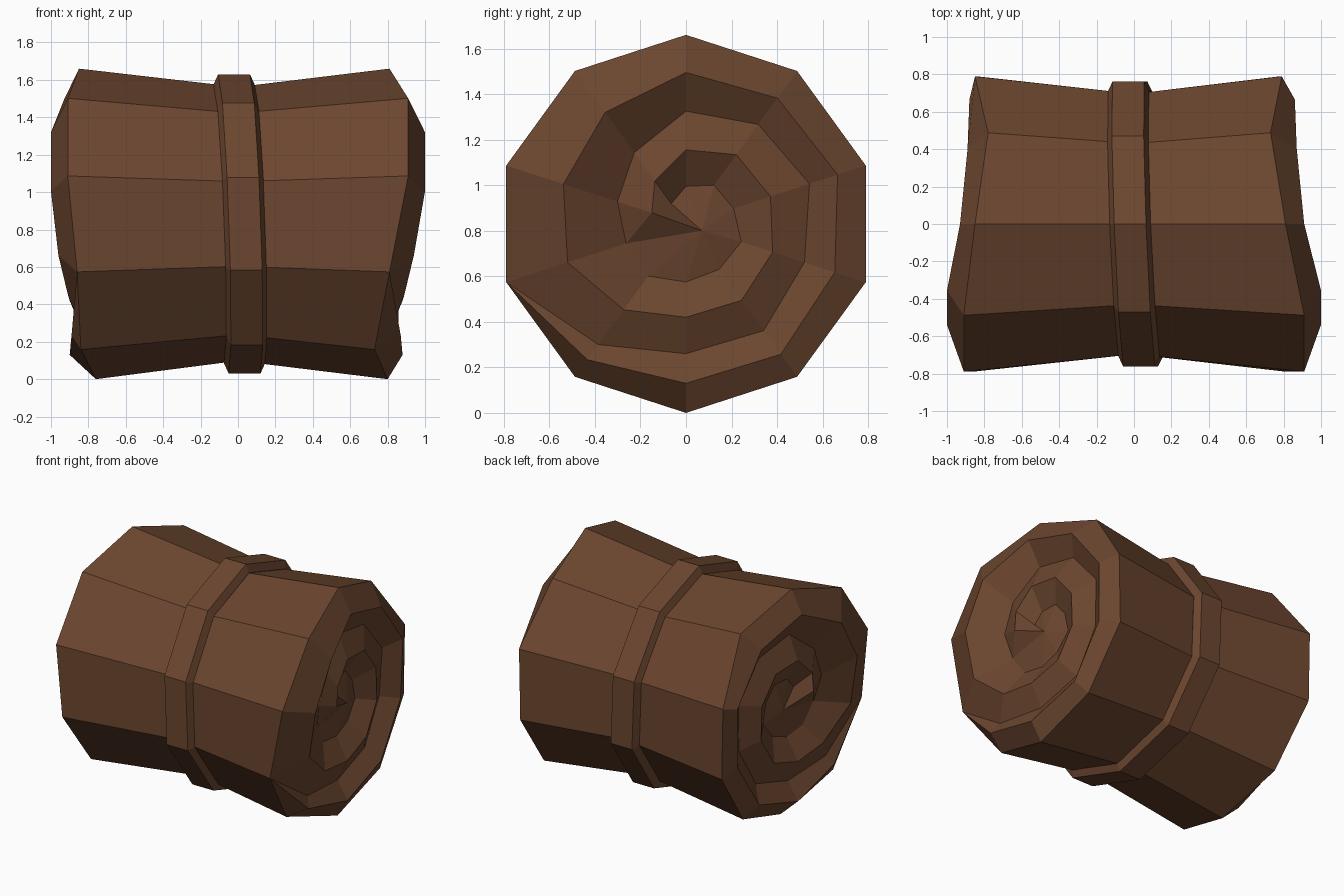
import bpy, bmesh, math

if "Cube" in bpy.data.objects:
    bpy.data.objects.remove(bpy.data.objects["Cube"])

N = 10            # sides of the roll
ZC = 0.83         # height of the roll axis
R = 0.83          # rim radius

brown = bpy.data.materials.new("leather brown")
brown.diffuse_color = (0.15, 0.062, 0.029, 1)
brown.use_nodes = True
brown.node_tree.nodes["Principled BSDF"].inputs["Base Color"].default_value = brown.diffuse_color


def ring_point(k, r, x):
    """Point at step k round the x axis; step 0 is low on the front side."""
    a = math.radians(198 + 36 * k)
    return (x, r * math.cos(a), ZC + r * math.sin(a))


def finish(name, bm):
    bmesh.ops.recalc_face_normals(bm, faces=bm.faces)
    mesh = bpy.data.meshes.new(name)
    bm.to_mesh(mesh)
    bm.free()
    mesh.materials.append(brown)
    obj = bpy.data.objects.new(name, mesh)
    bpy.context.collection.objects.link(obj)
    return obj


# Uneven rim distance from the middle, for each end
rim_x = {1: [.81, .73, .80, .80, .78, .79, .73, .81, .91, .91],
         -1: [.86, .84, .76, .80, .84, .85, .78, .85, .91, .91]}

# Spiral ridge and groove from the rim inwards: radius per step, then depth
ridge_r = [R, .737, .70, .708, .687, .70, .683, .665, .605, .566,
           .547, .466, .41, .415, .40, .39, .376, .325, .233, .158]
ridge_x = [0, .87, .88, .86, .85, .86, .87, .91, 1.0, 1.0,
           .94, .89, .88, .86, .85, .85, .86, .88, .90, .90]
groove_r = [R, .655, .57, .58, .547, .57, .54, .495, .387, .316,
            .277, .283, .255, .247, .255, .22, .21, .165, .11]
groove_x = [0, .83, .80, .78, .77, .78, .79, .81, .85, .86,
            .82, .80, .79, .78, .77, .77, .78, .79, .80]

# Rolled body
bm = bmesh.new()
waist = [bm.verts.new(ring_point(k, 0.732, 0)) for k in range(N)]

for s in (1, -1):
    rim = [bm.verts.new(ring_point(k, R, s * rim_x[s][k])) for k in range(N)]
    extra = 0.0 if s == 1 else 0.02

    def spiral(rs, xs):
        vs = [rim[0]]
        for k in range(1, len(rs)):
            x = min(xs[k] + extra, 1.0)
            vs.append(bm.verts.new(ring_point(k, rs[k], s * x)))
        return vs

    ridge = spiral(ridge_r, ridge_x)
    groove = spiral(groove_r, groove_x)
    core = bm.verts.new((s * 0.83, 0.07, 0.80))
    groove.append(core)
    edge = rim + [rim[0]]

    def face(*vs):
        u = list(dict.fromkeys(vs))
        if len(u) > 2:
            bm.faces.new(u)

    for k in range(N):
        j = (k + 1) % N
        face(waist[k], waist[j], rim[j], rim[k])              # side wall
        face(edge[k], edge[k + 1], ridge[k + 1], ridge[k])    # outer chamfer
    for k in range(19):                                       # ridge down to groove
        face(ridge[k], ridge[k + 1], groove[k + 1], groove[k])
    for k in range(9):                                        # groove up to next turn
        face(groove[k], groove[k + 1], ridge[k + 11], ridge[k + 10])
    face(groove[9], groove[10], ridge[19])                    # core of the spiral
    face(ridge[19], groove[10], core)
    for k in range(10, 18):
        face(groove[k], groove[k + 1], core)

finish("rolled_body", bm)

# Tilted strap round the waist
bm = bmesh.new()
profile = [(-.10, .70), (-.11, .745), (-.085, .80),
           (.085, .80), (.11, .745), (.10, .70)]
rings = []
for k in range(N):
    _, y, z = ring_point(k, 0.8, 0)
    shift = 0.007 - 0.028 * (z - ZC) / 0.8 - 0.03 * y / 0.8
    rings.append([bm.verts.new(ring_point(k, r, x + shift)) for x, r in profile])
for k in range(N):
    a, b = rings[k], rings[(k + 1) % N]
    for i in range(len(profile)):
        j = (i + 1) % len(profile)
        bm.faces.new((a[i], a[j], b[j], b[i]))
finish("strap", bm)
